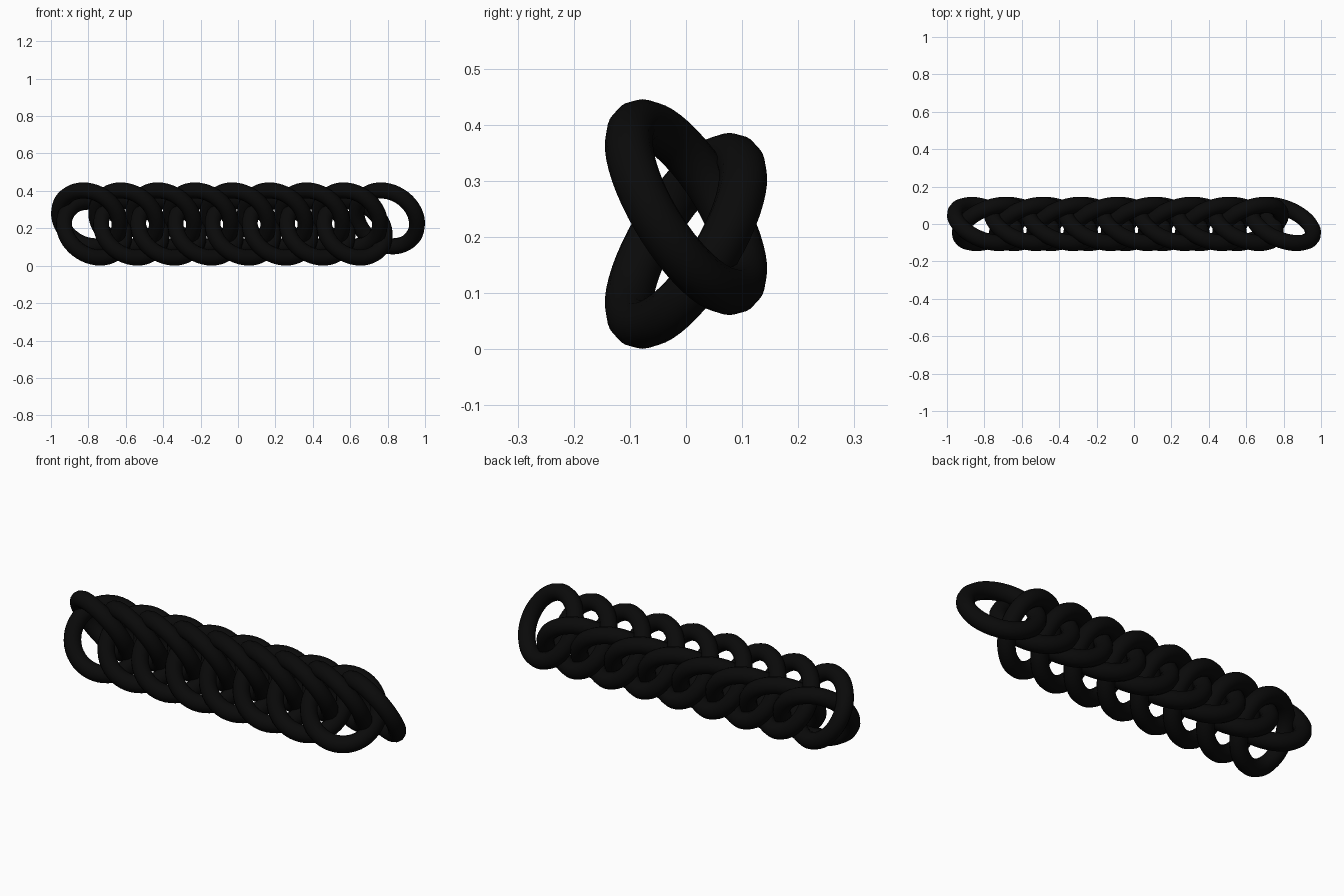
import bpy
from mathutils import Vector

if "Cube" in bpy.data.objects:
    bpy.data.objects.remove(bpy.data.objects["Cube"])

R, r = 0.1717, 0.0430      # ring and tube radius
STEP = 0.1988              # spacing along the chain

black = bpy.data.materials.new("black_metal")
black.diffuse_color = (0.003, 0.003, 0.003, 1)
black.use_nodes = True
black.node_tree.nodes["Principled BSDF"].inputs["Base Color"].default_value = black.diffuse_color


def link(name, centre, axis):
    """One round chain link whose hole points along axis."""
    rot = Vector(axis).to_track_quat('Z', 'Y').to_euler()
    bpy.ops.mesh.primitive_torus_add(
        major_radius=R, minor_radius=r, major_segments=48, minor_segments=12,
        location=centre, rotation=rot)
    ob = bpy.context.object
    ob.name = name
    ob.data.materials.append(black)
    bpy.ops.object.shade_smooth()


# Upper row: nine links leaning one way
for i in range(9):
    link(f"upper_link_{i + 1}", (-0.795 + STEP * i, 0, 0.2530), (0.33, 0.80, 0.49))

# Lower row: eight links leaning the other way, threaded through the first row
for i in range(8):
    link(f"lower_link_{i + 1}", (-0.769 + STEP * i, 0, 0.1930), (0.33, -0.80, 0.49))
